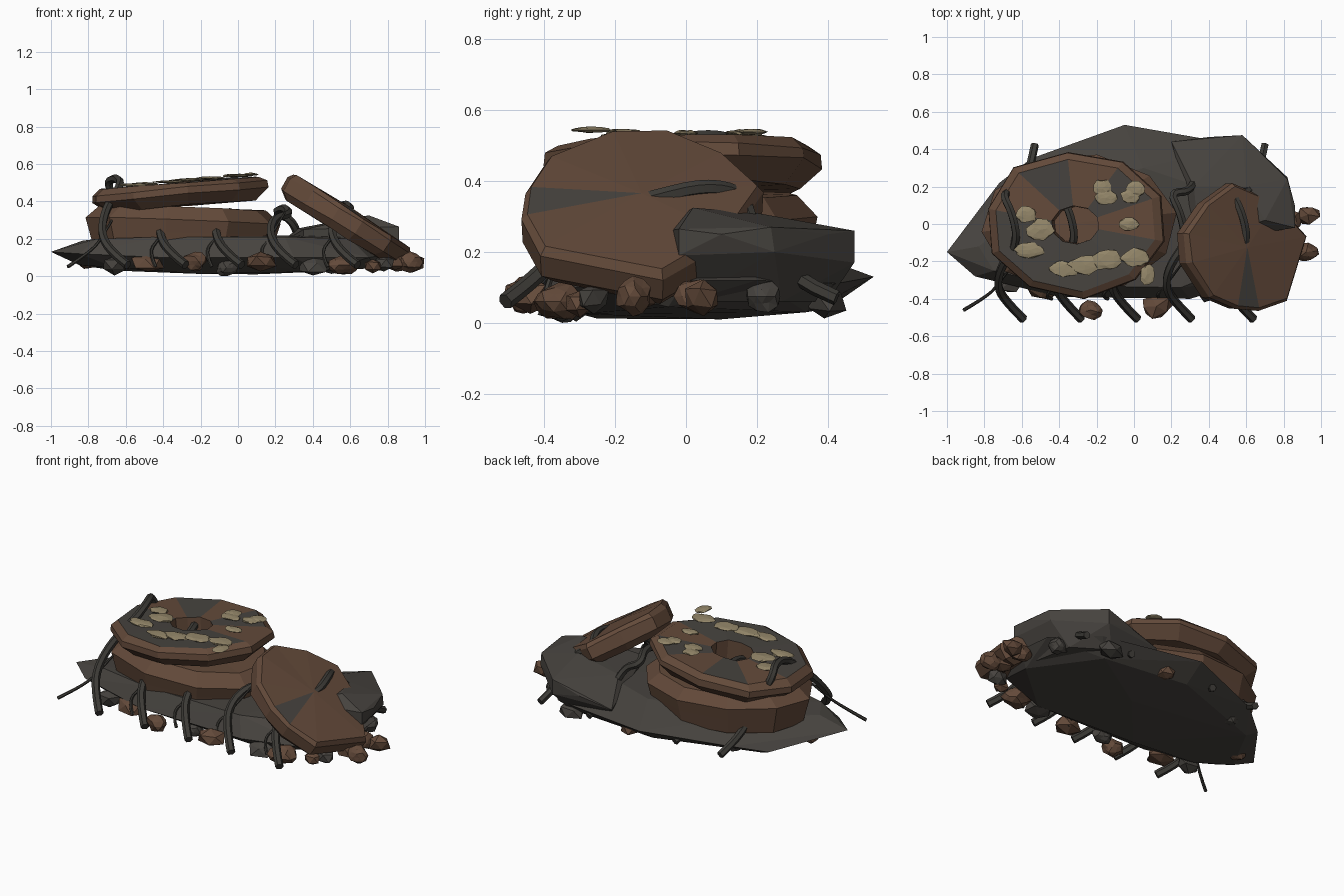
import bpy, bmesh, math, random
from mathutils import Vector, Matrix

if "Cube" in bpy.data.objects:
    bpy.data.objects.remove(bpy.data.objects["Cube"])

random.seed(4)


def material(name, col):
    m = bpy.data.materials.new(name)
    m.diffuse_color = (*col, 1)
    m.use_nodes = True
    m.node_tree.nodes["Principled BSDF"].inputs["Base Color"].default_value = m.diffuse_color
    return m


RUST = material("rust brown", (0.125, 0.068, 0.042))
STONE = material("dark stone", (0.062, 0.056, 0.049))
ROOT = material("root grey", (0.047, 0.044, 0.038))
MOSS = material("dry lichen", (0.30, 0.245, 0.145))


def finish(name, bm, mats):
    bmesh.ops.recalc_face_normals(bm, faces=bm.faces[:])
    me = bpy.data.meshes.new(name)
    bm.to_mesh(me)
    bm.free()
    for m in mats:
        me.materials.append(m)
    ob = bpy.data.objects.new(name, me)
    bpy.context.collection.objects.link(ob)
    return ob


def hull(name, pts, mat):
    bm = bmesh.new()
    for p in pts:
        bm.verts.new(p)
    bmesh.ops.convex_hull(bm, input=bm.verts[:])
    loose = [v for v in bm.verts if not v.link_faces]
    bmesh.ops.delete(bm, geom=loose, context='VERTS')
    return finish(name, bm, [mat])


def outline(sides, jitter, phase=0):
    """Even angles with slightly uneven radii."""
    return [(phase + 360 * i / sides, 1 + random.uniform(-jitter, jitter)) for i in range(sides)]


def disc(name, centre, rx, ry, tilt, profile, corners, patch_band, patches, ring=False):
    """Faceted lathe of (radius, height) points; chosen sectors of one band get the stone colour."""
    bm = bmesh.new()
    mat = Matrix.Translation(centre) @ Matrix.Rotation(math.radians(tilt), 4, 'Y')
    sides = len(corners)
    rings = []
    for r, z in profile:
        if r == 0:
            rings.append([bm.verts.new(mat @ Vector((0, 0, z)))] * sides)
            continue
        row = []
        for deg, w in corners:
            a = math.radians(deg)
            w = w if r > 0.5 else 1
            row.append(bm.verts.new(mat @ Vector((rx * r * w * math.cos(a), ry * r * w * math.sin(a),
                                                  z + random.uniform(-.006, .006)))))
        rings.append(row)
    pairs = len(profile) if ring else len(profile) - 1
    for k in range(pairs):
        a, b = rings[k], rings[(k + 1) % len(rings)]
        for i in range(sides):
            j = (i + 1) % sides
            f = bm.faces.new(list(dict.fromkeys((a[i], a[j], b[j], b[i]))))
            if k == patch_band and i in patches:
                f.material_index = 1
    return finish(name, bm, [RUST, STONE])


def tube(name, pts, radius, tip=0.8):
    cu = bpy.data.curves.new(name + "_path", 'CURVE')
    cu.dimensions = '3D'
    cu.bevel_depth = radius
    cu.bevel_resolution = 1
    cu.resolution_u = 4
    cu.use_fill_caps = True
    sp = cu.splines.new('NURBS')
    sp.points.add(len(pts) - 1)
    for i, p in enumerate(pts):
        sp.points[i].co = (*p, 1)
        sp.points[i].radius = 1 + (tip - 1) * i / (len(pts) - 1)
    sp.order_u = 3
    sp.use_endpoint_u = True
    cu.materials.append(ROOT)
    ob = bpy.data.objects.new(name, cu)
    bpy.context.collection.objects.link(ob)
    bpy.ops.object.select_all(action='DESELECT')
    ob.select_set(True)
    bpy.context.view_layer.objects.active = ob
    bpy.ops.object.convert(target='MESH')
    bpy.ops.object.shade_smooth_by_angle(angle=math.radians(50))


def lump(name, centre, size, mat, sub=2, rough=0.2):
    bm = bmesh.new()
    bmesh.ops.create_icosphere(bm, subdivisions=sub, radius=1)
    spin = Matrix.Rotation(random.uniform(0, 6), 3, 'Z')
    for v in bm.verts:
        p = spin @ v.co * random.uniform(1 - rough, 1 + rough * 0.6)
        v.co = Vector(centre) + Vector([p[i] * size[i] for i in range(3)])
        v.co.z = max(v.co.z, 0)
    return finish(name, bm, [mat])


# Broad base slab, low at the left rear, and the raised rock at the right rear
hull("base_slab", [
    (-1, -.15, .13), (-.72, .22, .06), (-.55, .35, .1), (-.05, .53, .13), (.3, .43, .13), (.58, .42, .11),
    (.8, .2, .12), (.82, 0, .12), (.7, -.28, .1), (.3, -.4, .1), (-.4, -.39, .1), (-.85, -.28, .12),
    (-.83, -.12, .19), (-.5, .15, .19), (.05, .3, .215), (.5, .15, .22), (.6, -.2, .2),
    (.25, -.34, .21), (-.4, -.33, .21), (-.75, -.25, .2),
    (-.85, -.15, .06), (-.66, .19, .03), (-.05, .4, .04), (.5, .34, .03), (.75, -.05, .045),
    (.45, -.3, .025), (-.2, -.25, .012), (.1, .1, .01), (-.65, -.25, .045)], STONE)
hull("rear_rock", [
    (.2, .44, .16), (.4, .465, .2), (.58, .475, .26), (.58, .475, .17), (.66, .4, .25), (.82, .25, .2),
    (.86, -.02, .265), (.86, -.02, .19), (.86, .1, .25), (.82, .24, .27), (.7, .02, .325), (.6, .2, .31),
    (.32, .2, .255), (.35, -.1, .25), (.75, .0, .06), (.7, .27, .06), (.5, .4, .06), (.25, .36, .06),
    (.35, -.1, .06)], STONE)

# Stacked discs: solid lower with a skirt, pierced upper, and a third leaning on the right
disc("lower_disc", (-.29, .01, .295), .535, .37, 2,
     [(0, .075), (.84, .072), (1, .005), (.96, -.065), (.91, -.15), (0, -.15)],
     outline(10, .04, 8), 0, ())
disc("upper_ring", (-.31, -.005, .443), .495, .395, -5,
     [(.25, -.07), (.26, .052), (.9, .056), (.99, .03), (1, -.005), (.84, -.068)],
     outline(10, .035, -13), 1, {1, 3, 5, 6, 7, 8, 9}, ring=True)
disc("leaning_disc", (.565, -.125, .3), .37, .35, 32,
     [(0, .078), (.95, .066), (1, .04), (.99, -.035), (.86, -.075), (0, -.075)],
     [(9, 1.09), (53, .88), (101, 1), (135, .95), (168, 1.04), (194, 1), (232, .97), (261, .95),
      (284, 1), (312, 1.1)], 0, {7})

# Thick roots arching over the pile from front to back, each with a thin twig
for n, (x, peak) in enumerate([(-.59, .5), (-.28, .42), (.02, .32), (.31, .34), (.64, .36)]):
    tube(f"root_{n + 1}", [
        (x, -.51, .06), (x - .08, -.43, .12), (x - .145, -.34, .22), (x - .12, -.22, .3 + .3 * (peak - .3)),
        (x - .03, -.1, peak - .01), (x - .06, .06, peak + .03), (x - .12, .17, peak),
        (x - .01, .17, .3), (x + .03, .28, .13), (x + .06, .425, .07)], .024, .9)
    tube(f"twig_{n + 1}", [
        (x - .32 if n == 0 else x - .16, -.46 if n == 0 else -.4, .05),
        (x - .2, -.39, .13), (x - .14, -.33, .2), (x - .06, -.22, .34)], .01, .6)

# Rubble around the foot of the pile: x, y, z, width
rust_spots = [(-.48, -.34, .07, .09), (-.23, -.46, .08, .065), (.12, -.44, .08, .09),
              (.56, -.36, .06, .09), (.72, -.3, .055, .055), (.92, -.15, .075, .065),
              (.84, -.14, .08, .07), (.84, .02, .075, .065), (.93, .05, .07, .07),
              (-.8, -.06, .08, .055), (.1, .4, .06, .06)]
stone_spots = [(-.66, -.31, .06, .08), (-.06, -.35, .045, .06), (.4, -.35, .05, .09),
               (.74, .22, .075, .06), (.5, .39, .06, .085), (-.5, .24, .07, .06), (.78, -.26, .07, .06)]
for label, spots, mat in (("rust_rubble", rust_spots, RUST), ("stone_rubble", stone_spots, STONE)):
    for i, (x, y, z, r) in enumerate(spots):
        lump(f"{label}_{i + 1}", (x, y, z), (r, r * .8, min(.055, r * .8)), mat, 2 if i % 2 else 1)

# Thin lichen patches following the slope of the upper ring
for i, (x, y, a, b) in enumerate([
        (-.17, .19, .045, .05), (-.15, .14, .065, .04), (-.02, .15, .05, .045), (.01, .19, .05, .04),
        (-.03, 0, .055, .035), (-.58, .05, .06, .045), (-.5, -.03, .075, .055), (-.56, -.14, .085, .045),
        (-.37, -.24, .085, .045), (-.26, -.22, .09, .05), (-.14, -.19, .08, .06), (.01, -.18, .085, .05),
        (.07, -.27, .04, .055)]):
    lump(f"lichen_{i + 1}", (x, y, .543 + .09 * (x - .05)), (a, b, .009), MOSS, 2, .22)
